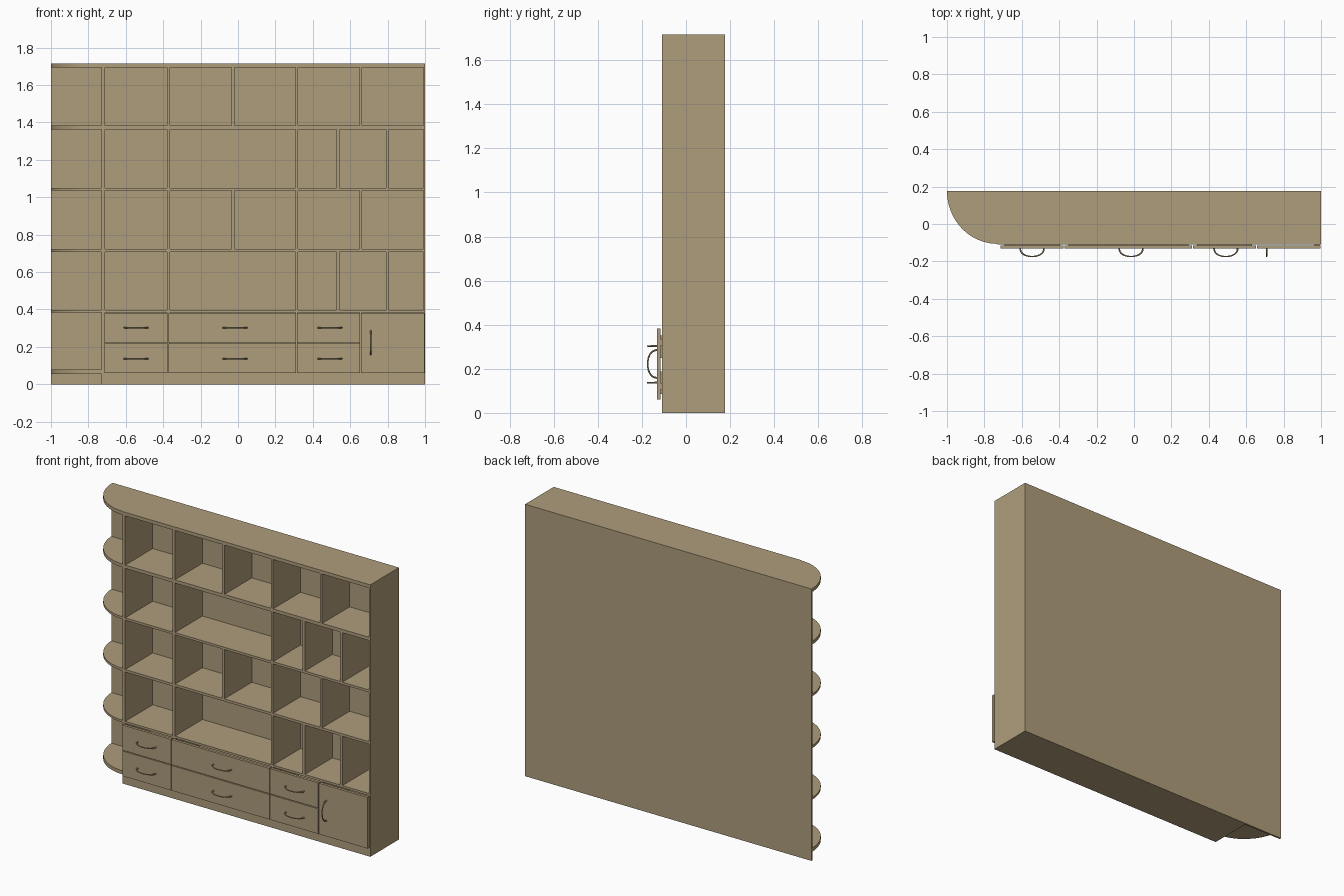
import bpy, bmesh, math

if "Cube" in bpy.data.objects:
    bpy.data.objects.remove(bpy.data.objects["Cube"])

wood = bpy.data.materials.new("light_wood")
wood.diffuse_color = (0.43, 0.34, 0.2, 1)
wood.use_nodes = True
wood.node_tree.nodes["Principled BSDF"].inputs["Base Color"].default_value = wood.diffuse_color

FRONT, BACK = -0.109, 0.177        # carcass depth
INNER = BACK - 0.012               # front face of back panel
LEFT = -0.73                       # outer face of left side panel


def finish(name, bm):
    bmesh.ops.recalc_face_normals(bm, faces=bm.faces)
    me = bpy.data.meshes.new(name)
    bm.to_mesh(me)
    bm.free()
    me.materials.append(wood)
    ob = bpy.data.objects.new(name, me)
    bpy.context.collection.objects.link(ob)
    return ob


def add_box(bm, x, y, z):
    vs = bmesh.ops.create_cube(bm, size=1)["verts"]
    for v in vs:
        v.co = [(a + b) / 2 + c * (b - a) for c, (a, b) in zip(v.co, (x, y, z))]


def box(name, x, y, z):
    bm = bmesh.new()
    add_box(bm, x, y, z)
    return finish(name, bm)


def smooth(ob):
    bpy.ops.object.select_all(action='DESELECT')
    ob.select_set(True)
    bpy.context.view_layer.objects.active = ob
    bpy.ops.object.shade_smooth_by_angle(angle=math.radians(35))


def corner_shelf(name, z0, z1):
    # quarter-round shelf at the left end
    bm = bmesh.new()
    n = 24
    pts = [(LEFT, BACK)]
    for i in range(n + 1):
        a = math.pi / 2 * i / n
        pts.append((LEFT - (1 + LEFT) * math.cos(a), BACK - (BACK - FRONT - 0.003) * math.sin(a)))
    face = bm.faces.new([bm.verts.new((x, y, z0)) for x, y in pts])
    up = bmesh.ops.extrude_face_region(bm, geom=[face])["geom"]
    bmesh.ops.translate(bm, vec=(0, 0, z1 - z0),
                        verts=[g for g in up if isinstance(g, bmesh.types.BMVert)])
    smooth(finish(name, bm))


def handle(name, cx, cz, vertical=False):
    # bowed bar handle: thin tube, slightly thicker at its feet
    cu = bpy.data.curves.new(name, 'CURVE')
    cu.dimensions = '3D'
    cu.bevel_depth = 0.0035
    cu.bevel_resolution = 2
    cu.use_fill_caps = True
    sp = cu.splines.new('POLY')
    n = 20
    sp.points.add(n)
    for i, p in enumerate(sp.points):
        a = math.pi * i / n
        u = -0.063 * math.cos(a)
        y = -0.130 - 0.044 * math.sin(a) ** 0.85
        p.co = (cx, y, cz + u, 1) if vertical else (cx + u, y, cz, 1)
        p.radius = 1.3 - 0.3 * math.sin(a)
    ob = bpy.data.objects.new(name, cu)
    cu.materials.append(wood)
    bpy.context.collection.objects.link(ob)
    smooth_ob = ob
    bpy.ops.object.select_all(action='DESELECT')
    smooth_ob.select_set(True)
    bpy.context.view_layer.objects.active = smooth_ob
    bpy.ops.object.convert(target='MESH')
    smooth(bpy.context.object)


# carcass: back, sides, plinth
box("back_panel", (-1, 1), (INNER, BACK), (0, 1.716))
box("left_side", (LEFT, -0.711), (FRONT, INNER), (0.055, 1.694))
box("right_side", (0.992, 1), (FRONT, INNER), (0.055, 1.694))
box("plinth", (LEFT, 1), (FRONT, INNER), (0, 0.055))

# horizontal boards, each with a rounded end shelf
levels = [(0.055, 0.078), (0.383, 0.397), (0.708, 0.724),
          (1.035, 1.05), (1.362, 1.383), (1.694, 1.716)]
for i, (z0, z1) in enumerate(levels):
    box(f"shelf_{i}", (LEFT, 1), (FRONT, INNER), (z0, z1))
    corner_shelf(f"corner_shelf_{i}", z0, z1)

# upright dividers per row, bottom to top
A, B, C, D = (-0.38, -0.364), (-0.035, -0.019), (0.307, 0.321), (0.65, 0.664)
E, F = (0.527, 0.543), (0.79, 0.805)
rows = [(A, C, D), (A, C, E, F), (A, B, C, D), (A, C, E, F), (A, B, C, D)]
for r, row in enumerate(rows):
    for k, x in enumerate(row):
        box(f"divider_{r}_{k}", x, (FRONT, INNER), (levels[r][1], levels[r + 1][0]))

# drawers with open boxes behind the fronts
for c, (x0, x1) in enumerate([(-0.713, -0.376), (-0.371, 0.311), (0.316, 0.652)]):
    for r, (z0, z1) in enumerate([(0.06, 0.218), (0.223, 0.382)]):
        box(f"drawer_front_{c}_{r}", (x0, x1), (-0.132, -0.115), (z0, z1))
        bm = bmesh.new()
        add_box(bm, (x0 + 0.02, x1 - 0.02), (-0.115, 0.14), (z0 + 0.025, z1 - 0.03))
        top = max(bm.faces, key=lambda f: f.calc_center_median().z)
        bmesh.ops.delete(bm, geom=[top], context='FACES_ONLY')
        ob = finish(f"drawer_box_{c}_{r}", bm)
        m = ob.modifiers.new("walls", 'SOLIDIFY')
        m.thickness = 0.008
        handle(f"drawer_handle_{c}_{r}", (-0.545, -0.016, 0.491)[c], (0.137, 0.303)[r])

# cupboard door hinged on the right
box("door", (0.657, 0.998), (-0.132, -0.115), (0.06, 0.382))
handle("door_handle", 0.709, 0.222, vertical=True)
for i, z in enumerate((0.12, 0.32)):
    box(f"door_hinge_{i}", (0.965, 0.992), (-0.115, -0.09), (z - 0.015, z + 0.015))
